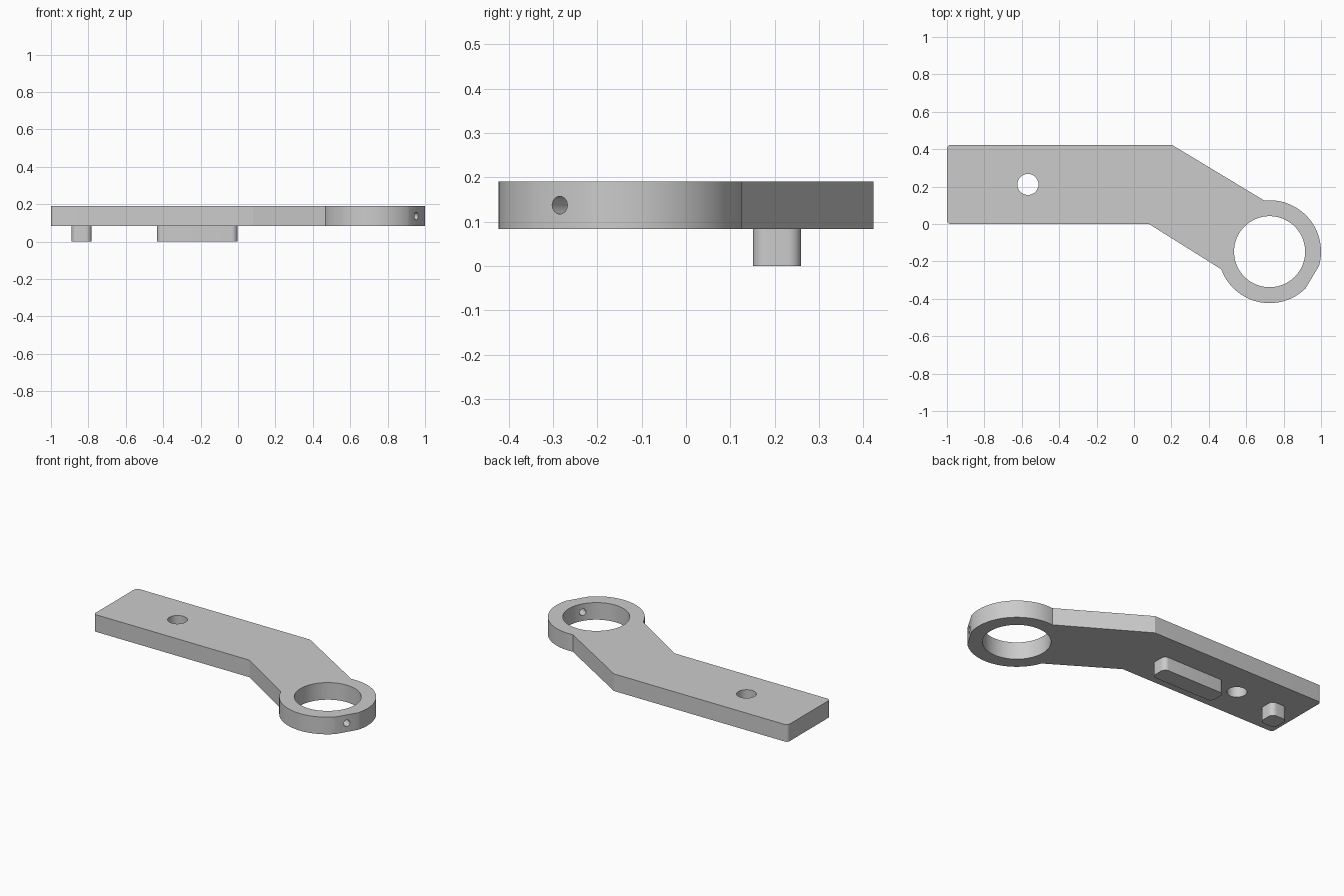
import bpy, bmesh
from math import sin, cos, radians
from mathutils import Vector

cube = bpy.data.objects.get("Cube")
if cube:
    bpy.data.objects.remove(cube, do_unlink=True)

# One plain grey for the whole part
grey = bpy.data.materials.new("grey")
grey.use_nodes = True
colour = (0.6, 0.6, 0.6, 1)
grey.diffuse_color = colour
grey.node_tree.nodes["Principled BSDF"].inputs["Base Color"].default_value = colour

BOTTOM, TOP = 0.083, 0.19
RING = Vector((0.725, -0.148))
RING_R, BORE_R = 0.275, 0.19
ARM_ANGLE = -31
MID_Y = 0.2115


def arc(centre, radius, start, end, steps):
    """Points along an arc, angles in degrees."""
    angles = [radians(start + (end - start) * i / steps) for i in range(steps + 1)]
    return [(centre[0] + radius * cos(a), centre[1] + radius * sin(a)) for a in angles]


def rounded_rect(x0, x1, y0, y1, r):
    corners = [(x0 + r, y0 + r, 180), (x1 - r, y0 + r, 270),
               (x1 - r, y1 - r, 0), (x0 + r, y1 - r, 90)]
    return [p for x, y, a in corners for p in arc((x, y), r, a, a + 90, 8)]


def extrude(name, outline, z0, z1):
    """Solid made by lifting a flat outline from z0 to z1."""
    bm = bmesh.new()
    face = bm.faces.new([bm.verts.new((x, y, z0)) for x, y in outline])
    lifted = bmesh.ops.extrude_face_region(bm, geom=[face])["geom"]
    verts = [g for g in lifted if isinstance(g, bmesh.types.BMVert)]
    bmesh.ops.translate(bm, verts=verts, vec=(0, 0, z1 - z0))
    bmesh.ops.recalc_face_normals(bm, faces=bm.faces)
    mesh = bpy.data.meshes.new(name)
    bm.to_mesh(mesh)
    bm.free()
    mesh.materials.append(grey)
    obj = bpy.data.objects.new(name, mesh)
    bpy.context.collection.objects.link(obj)
    return obj


def select(obj):
    bpy.ops.object.select_all(action="DESELECT")
    obj.select_set(True)
    bpy.context.view_layer.objects.active = obj


def drill(target, radius, depth, location, rotation=(0, 0, 0), sides=64):
    """Cut a round hole and discard the cutter."""
    bpy.ops.mesh.primitive_cylinder_add(vertices=sides, radius=radius, depth=depth,
                                        location=location, rotation=rotation)
    cutter = bpy.context.object
    cutter.data.materials.append(grey)
    select(target)
    mod = target.modifiers.new("hole", "BOOLEAN")
    mod.operation, mod.solver, mod.object = "DIFFERENCE", "EXACT", cutter
    bpy.ops.object.modifier_apply(modifier=mod.name)
    bpy.data.objects.remove(cutter, do_unlink=True)


# Bent lever plate ending in a ring with a flat on its far side
outline = arc((-0.98, 0.02), 0.02, 180, 270, 6)
outline += [(0.08, 0)]
outline += arc(RING, RING_R, 200, 314, 44)
outline += arc(RING, RING_R, 344, 456, 44)
outline += [(0.203, 0.423)]
outline += arc((-0.98, 0.403), 0.02, 90, 180, 6)
lever = extrude("lever_plate", outline, BOTTOM, TOP)

# Ring bore, pivot hole and the small set screw hole through the flat
drill(lever, BORE_R, 0.5, (*RING, 0.137), sides=96)
drill(lever, 0.056, 0.5, (-0.567, MID_Y, 0.137))
a = radians(ARM_ANGLE)
hole = RING + Vector((cos(a), sin(a))) * 0.24
drill(lever, 0.02, 0.2, (*hole, 0.137), (0, radians(90), a), 32)

# Locating pegs underneath
peg = extrude("square_peg", rounded_rect(-0.89, -0.783, 0.151, 0.26, 0.03), 0, BOTTOM + 0.01)
key = extrude("long_key", rounded_rect(-0.433, -0.003, 0.151, 0.26, 0.03), 0, BOTTOM + 0.01)

for obj in (lever, peg, key):
    select(obj)
    bpy.ops.object.shade_smooth_by_angle(angle=radians(20))
